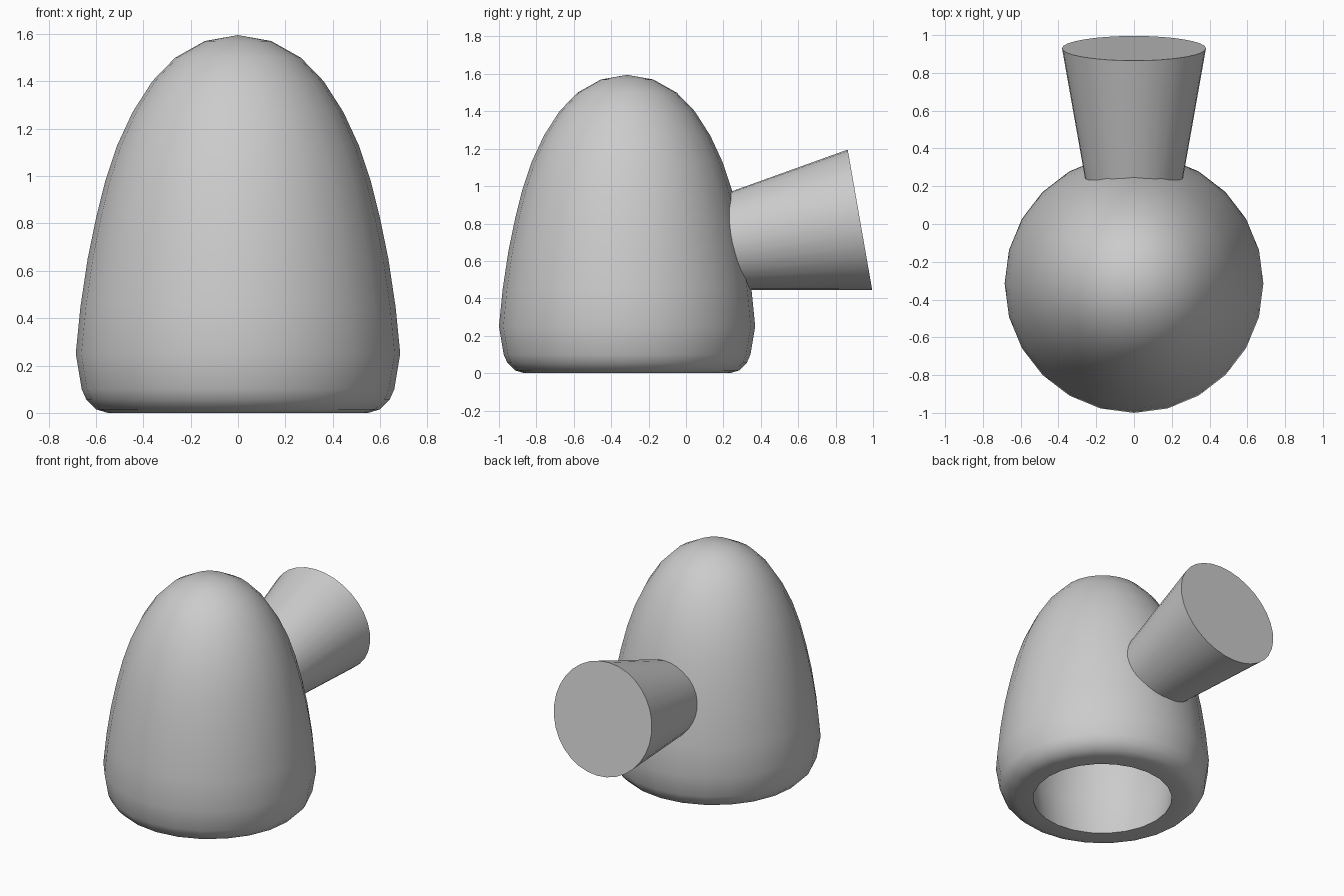
import bpy, bmesh
from math import radians, tan
from mathutils import Vector, Matrix

cube = bpy.data.objects.get("Cube")
if cube:
    bpy.data.objects.remove(cube, do_unlink=True)

grey = bpy.data.materials.new("light_grey")
grey.use_nodes = True
colour = (0.6, 0.6, 0.6, 1)
grey.diffuse_color = colour
grey.node_tree.nodes["Principled BSDF"].inputs["Base Color"].default_value = colour


def finish(name, bm, matrix, angle):
    """Turn a bmesh into a smooth shaded object."""
    bmesh.ops.recalc_face_normals(bm, faces=bm.faces)
    mesh = bpy.data.meshes.new(name)
    bm.to_mesh(mesh)
    bm.free()
    mesh.materials.append(grey)
    obj = bpy.data.objects.new(name, mesh)
    obj.matrix_world = matrix
    bpy.context.collection.objects.link(obj)
    bpy.ops.object.select_all(action='DESELECT')
    obj.select_set(True)
    bpy.context.view_layer.objects.active = obj
    bpy.ops.object.shade_smooth_by_angle(angle=radians(angle))
    return obj


# Hollow domed shell: outer wall, rounded foot, flat rim and inner wall
foot = [(0.55, 0), (0.6, 0.015), (0.64, 0.055), (0.66, 0.1)]
dome = [(0.685, 0.25), (0.665, 0.45), (0.635, 0.65), (0.6, 0.82), (0.56, 0.98),
        (0.51, 1.13), (0.445, 1.27), (0.362, 1.4), (0.265, 1.5), (0.14, 1.57), (0, 1.595)]
inner = [(r * 0.708, 0.25 + (z - 0.25) * 0.85) for r, z in reversed(dome)]
profile = inner + [(0.445, 0)] + foot + dome

bm = bmesh.new()
verts = [bm.verts.new((r, 0, z)) for r, z in profile]
edges = [bm.edges.new(pair) for pair in zip(verts, verts[1:])]
bmesh.ops.spin(bm, geom=verts + edges, cent=(0, 0, 0), axis=(0, 0, 1),
               angle=radians(360), steps=24, use_duplicate=False)
bmesh.ops.remove_doubles(bm, verts=bm.verts, dist=0.001)
finish("domed_shell", bm, Matrix.Translation((0, -0.315, 0)), 50)

# Flared spout leaning upwards at the back, its root buried in the shell wall
lean, length, end_radius = radians(9.9), 0.75, 0.381
axis = Matrix.Rotation(lean, 3, 'X') @ Vector((0, 1, 0))
bm = bmesh.new()
bmesh.ops.create_cone(bm, cap_ends=True, segments=32, depth=length,
                      radius1=end_radius - length * tan(lean), radius2=end_radius)
centre = Vector((0, 0.93, 0.82)) - axis * length / 2
finish("flared_spout", bm,
       Matrix.Translation(centre) @ Matrix.Rotation(lean - radians(90), 4, 'X'), 40)
